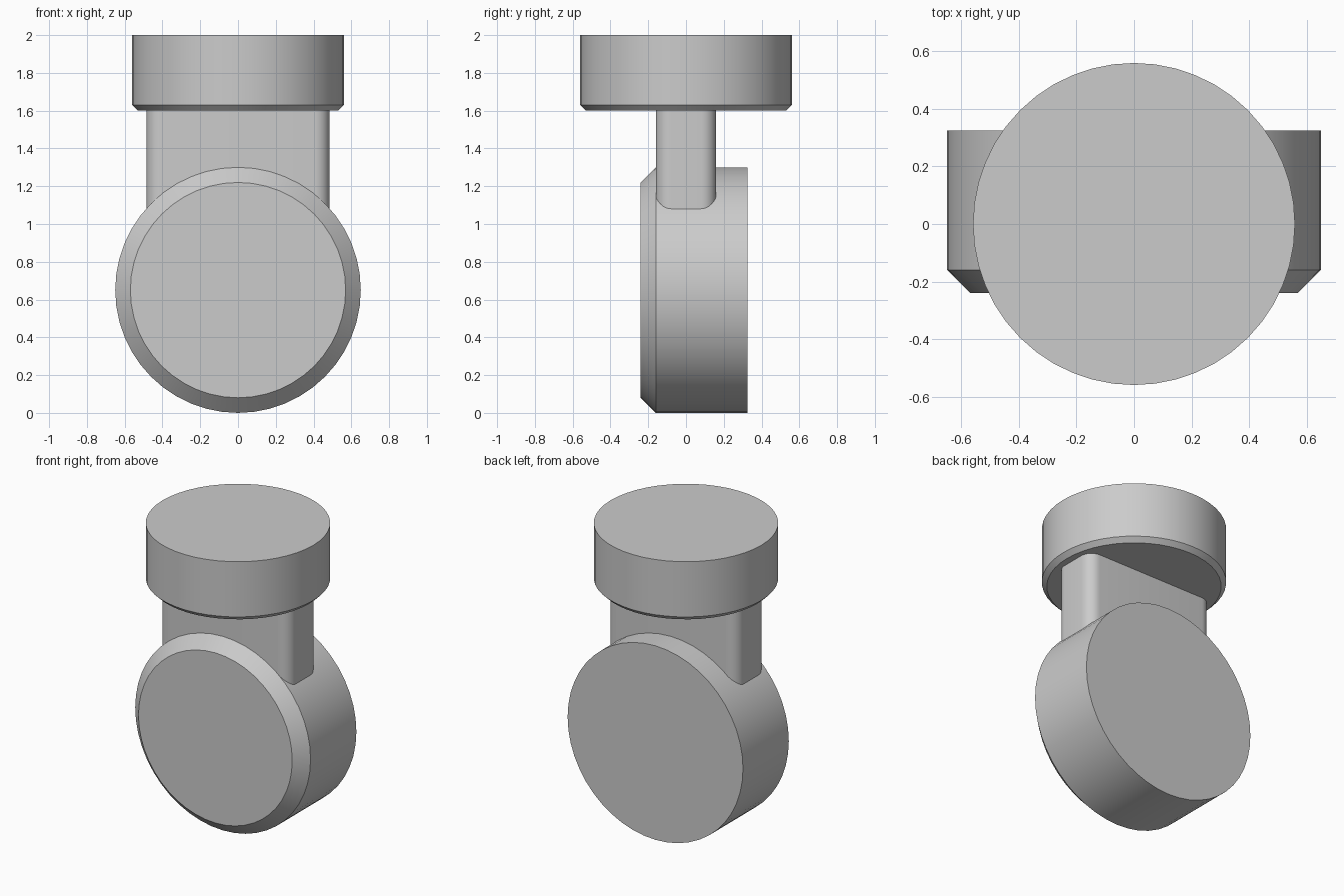
import bpy
import bmesh
from math import radians, pi, sin, cos

default = bpy.data.objects.get("Cube")
if default:
    bpy.data.objects.remove(default, do_unlink=True)

grey = bpy.data.materials.new("plain grey")
grey.use_nodes = True
grey.diffuse_color = (0.6, 0.6, 0.6, 1)
grey.node_tree.nodes["Principled BSDF"].inputs["Base Color"].default_value = (0.6, 0.6, 0.6, 1)


def finish(name, bm):
    """Turn a bmesh into a smooth-shaded object with crisp edges."""
    bmesh.ops.recalc_face_normals(bm, faces=bm.faces)
    mesh = bpy.data.meshes.new(name)
    bm.to_mesh(mesh)
    bm.free()
    mesh.materials.append(grey)
    obj = bpy.data.objects.new(name, mesh)
    bpy.context.collection.objects.link(obj)
    bpy.ops.object.select_all(action="DESELECT")
    obj.select_set(True)
    bpy.context.view_layer.objects.active = obj
    bpy.ops.object.shade_smooth_by_angle(angle=radians(30))
    return obj


def loft(name, rings):
    """Bridge matching rings of points and cap both ends."""
    bm = bmesh.new()
    loops = [[bm.verts.new(p) for p in ring] for ring in rings]
    n = len(loops[0])
    for low, high in zip(loops, loops[1:]):
        for i in range(n):
            j = (i + 1) % n
            bm.faces.new((low[i], low[j], high[j], high[i]))
    bm.faces.new(loops[0])
    bm.faces.new(loops[-1])
    return finish(name, bm)


def disc(name, profile, sides=48):
    """Chamfered cylinder along z from (radius, height) pairs."""
    angles = [2 * pi * i / sides for i in range(sides)]
    return loft(name, [[(r * cos(a), r * sin(a), z) for a in angles]
                       for r, z in profile])


def rounded_rectangle(half_x, half_y, radius, z, steps=8):
    """Outline with four rounded corners."""
    points = []
    for quarter, (sx, sy) in enumerate(((1, 1), (-1, 1), (-1, -1), (1, -1))):
        for i in range(steps + 1):
            a = (quarter + i / steps) * pi / 2
            points.append((sx * (half_x - radius) + radius * cos(a),
                           sy * (half_y - radius) + radius * sin(a), z))
    return points


# Round cap on top, chamfered underneath
disc("top_cap", [(0.53, 1.6), (0.56, 1.63), (0.56, 2.0)])

# Upright wheel-like disc, chamfered on its front rim
front_disc = disc("front_disc", [(0.65, -0.325), (0.65, 0.16), (0.57, 0.24)])
front_disc.rotation_euler.x = radians(90)
front_disc.location.z = 0.65

# Flat neck with rounded vertical edges joining the two
loft("neck", [rounded_rectangle(0.485, 0.16, 0.08, z) for z in (0.9, 1.61)])
